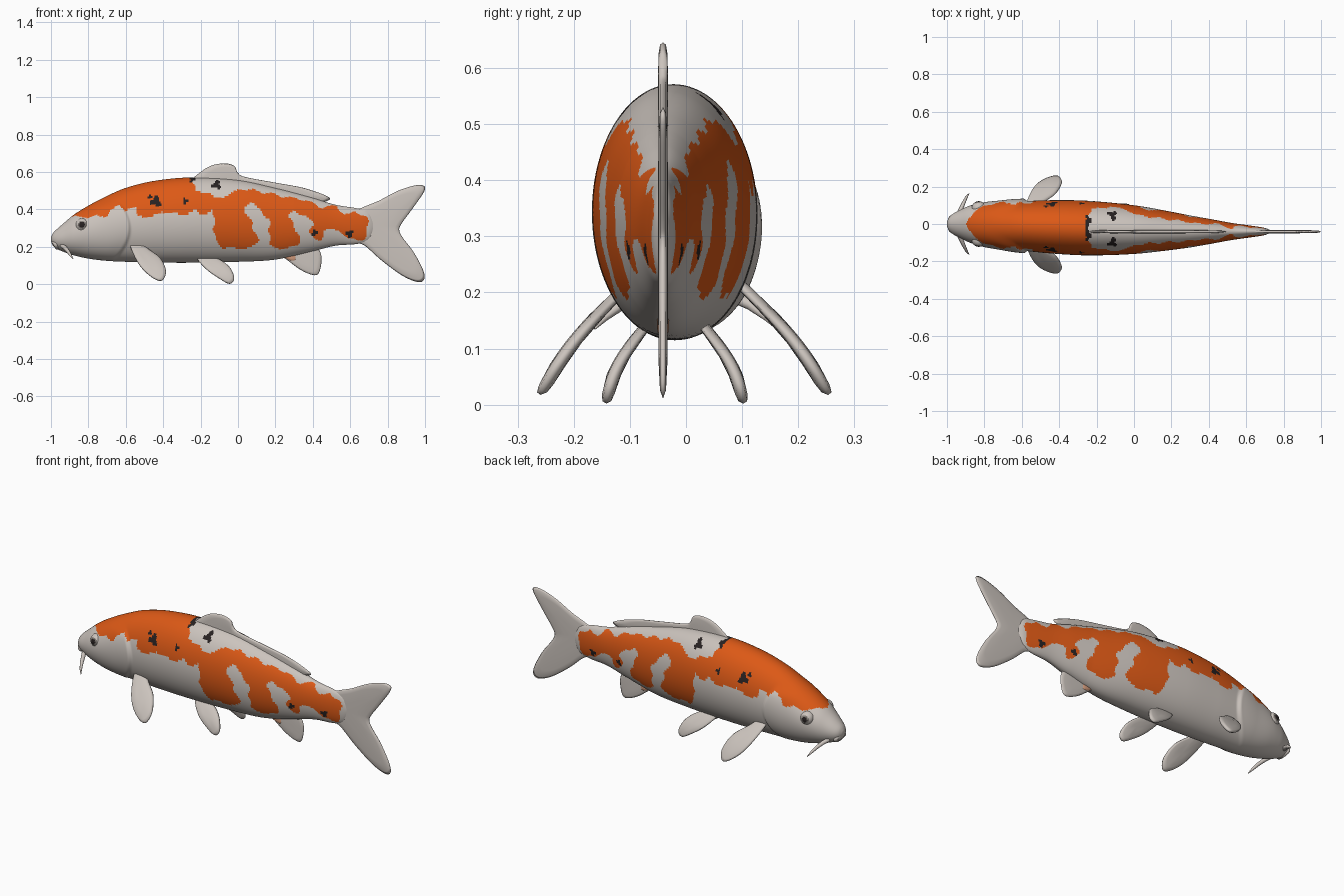
import bpy, bmesh, math
from mathutils import Vector

if "Cube" in bpy.data.objects:
    bpy.data.objects.remove(bpy.data.objects["Cube"])


def material(name, rgb):
    m = bpy.data.materials.new(name)
    m.diffuse_color = (*rgb, 1)
    m.use_nodes = True
    m.node_tree.nodes["Principled BSDF"].inputs["Base Color"].default_value = m.diffuse_color
    return m


PALE = material("pale skin", (0.60, 0.55, 0.51))
ORANGE = material("orange patch", (0.72, 0.10, 0.008))
BLACK = material("black spot", (0.02, 0.015, 0.015))
IRIS = material("grey iris", (0.22, 0.20, 0.18))
SOFT = material("soft orange", (0.66, 0.33, 0.20))


def finish(name, bm, mats):
    bmesh.ops.recalc_face_normals(bm, faces=bm.faces)
    for f in bm.faces:
        f.smooth = True
    me = bpy.data.meshes.new(name)
    bm.to_mesh(me)
    bm.free()
    for m in mats:
        me.materials.append(m)
    ob = bpy.data.objects.new(name, me)
    bpy.context.collection.objects.link(ob)
    return ob


def step(t):
    t = max(0, min(1, t))
    return t * t * (3 - 2 * t)


def centre_y(x):
    return -0.04 * max(0, min(1, (x + 0.9) / 1.2))


# Body stations: x, top z, bottom z, half width
ST = [(-1.0, .252, .228, .012), (-.99, .272, .207, .034), (-.97, .293, .190, .053),
      (-.93, .328, .172, .075), (-.88, .370, .155, .098), (-.8, .420, .137, .120),
      (-.7, .472, .125, .127), (-.6, .515, .120, .132), (-.45, .552, .116, .142),
      (-.25, .571, .115, .146), (0, .558, .120, .130), (.2, .515, .132, .102),
      (.4, .462, .176, .068), (.52, .425, .206, .046), (.64, .405, .216, .029),
      (.70, .385, .236, .019), (.73, .335, .285, .007)]


def station(x):
    """Smooth interpolation of the body table."""
    i = max(j for j in range(len(ST) - 1) if ST[j][0] <= x + 1e-9)
    a, b = ST[i], ST[i + 1]
    p, n = ST[max(i - 1, 0)], ST[min(i + 2, len(ST) - 1)]
    h = b[0] - a[0]
    t = (x - a[0]) / h
    out = []
    for k in (1, 2, 3):
        ma = (b[k] - p[k]) / (b[0] - p[0]) * h
        mb = (n[k] - a[k]) / (n[0] - a[0]) * h
        out.append((2*t**3 - 3*t**2 + 1) * a[k] + (t**3 - 2*t**2 + t) * ma
                   + (3*t**2 - 2*t**3) * b[k] + (t**3 - t**2) * mb)
    return out


# Outline of the orange marking in side view (x, z)
PATCH = [(-.89, .7), (-.905, .36), (-.8, .36), (-.7, .365), (-.67, .40), (-.64, .42),
         (-.60, .40), (-.55, .41), (-.53, .365), (-.45, .36), (-.4, .39), (-.3, .37),
         (-.22, .39), (-.18, .37), (-.13, .39), (-.125, .24), (-.08, .2), (0, .19),
         (.09, .2), (.11, .23), (.06, .35), (.03, .42), (.06, .43), (.13, .40),
         (.17, .32), (.17, .21), (.2, .19), (.3, .195), (.335, .22), (.32, .27),
         (.27, .36), (.30, .39), (.36, .37), (.41, .31), (.38, .28), (.40, .24),
         (.44, .24), (.46, .29), (.55, .29), (.58, .24), (.67, .24), (.695, .28),
         (.69, .36), (.63, .39), (.60, .37), (.57, .38), (.52, .42), (.44, .41),
         (.36, .45), (.25, .47), (.1, .50), (0, .51), (-.04, .48), (-.12, .46),
         (-.15, .49), (-.23, .50), (-.25, .56), (-.23, .7)]
SPOTS = [(-.44, .44, .026), (-.47, .465, .011), (-.28, .445, .014), (-.245, .56, .014),
         (-.115, .53, .021), (.41, .275, .015), (.595, .27, .018)]


def inside(x, z, poly):
    hit = False
    for (x1, z1), (x2, z2) in zip(poly, poly[1:] + poly[:1]):
        if (z1 > z) != (z2 > z) and x < (x2 - x1) * (z - z1) / (z2 - z1) + x1:
            hit = not hit
    return hit


def skin_index(x, z):
    for sx, sz, r in SPOTS:
        a = math.atan2(z - sz, x - sx)
        if math.hypot(x - sx, z - sz) < r * (1 + .3 * math.sin(3 * a + sx * 20)):
            return 2
    return int(inside(x + .007 * math.sin(70 * z), z + .006 * math.sin(60 * x), PATCH))


# Body with raised gill covers
bm = bmesh.new()
ROWS, SEG = 280, 100
rings = []
for i in range(ROWS + 1):
    x = -1 + 1.73 * (i / ROWS) ** 1.15
    zt, zb, hw = station(min(x, .73))
    ring = []
    for j in range(SEG):
        a = 2 * math.pi * j / SEG
        z = (zt + zb) / 2 + (zt - zb) / 2 * math.sin(a)
        edge = -.59 - 3 * (z - .3) ** 2
        b = step((x - edge + .22) / .2) * (1 - step((x - edge) / .022)) * step((.46 - z) / .06)
        y = centre_y(x) + hw * (1 + .10 * b) * math.cos(a)
        ring.append(bm.verts.new((x, y, z)))
    rings.append(ring)
for r, s in zip(rings, rings[1:]):
    for j in range(SEG):
        k = (j + 1) % SEG
        f = bm.faces.new((r[j], r[k], s[k], s[j]))
        c = f.calc_center_median()
        f.material_index = skin_index(c.x, c.z)
bm.faces.new(rings[0])
bm.faces.new(rings[-1])
finish("body", bm, [PALE, ORANGE, BLACK])


def spline(pts, n=6):
    """Closed smooth outline through the points."""
    out, m = [], len(pts)
    for i in range(m):
        p, a, b, q = (Vector(pts[(i + d) % m]) for d in (-1, 0, 1, 2))
        for s in range(n):
            t = s / n
            out.append(.5 * (2*a + (b - p)*t + (2*p - 5*a + 4*b - q)*t*t
                             + (3*a - p - 3*b + q)*t**3))
    return out


def fin(name, pts, mid, thick, y_of, mat=PALE):
    """Thin pillow-shaped fin: side-view outline, y given as a function of z."""
    bm = bmesh.new()
    line, mid = spline(pts), Vector(mid)

    def vert(p, off):
        return bm.verts.new((p.x, y_of(p.y) + off, p.y))
    rim = [vert(p, 0) for p in line]
    n = len(rim)
    for side in (-1, 1):
        prev = rim
        for s, t in ((.95, .6), (.8, .85), (.4, 1)):
            cur = [vert(mid + (p - mid) * s, side * thick / 2 * t) for p in line]
            for j in range(n):
                k = (j + 1) % n
                bm.faces.new((prev[j], prev[k], cur[k], cur[j]))
            prev = cur
        hub = vert(mid, side * thick / 2)
        for j in range(n):
            bm.faces.new((prev[j], prev[(j + 1) % n], hub))
    return finish(name, bm, [mat])


# Midline fins
def flat(z):
    return -.041


fin("dorsal_fin", [(-.25, .55), (-.2, .6), (-.14, .635), (-.07, .646), (-.02, .632),
    (.0, .595), (.04, .573), (.2, .543), (.35, .515), (.46, .478), (.49, .452),
    (.4, .435), (.2, .48), (0, .515), (-.2, .52)], (0, .55), .018, flat)
fin("tail_fin", [(.62, .38), (.66, .408), (.75, .445), (.85, .497), (.94, .527),
    (.992, .527), (.995, .495), (.93, .40), (.875, .325), (.862, .29), (.88, .25),
    (.94, .17), (.99, .075), (.995, .025), (.96, .012), (.88, .045), (.77, .125),
    (.68, .205), (.62, .24)], (.74, .31), .018, flat)
fin("anal_fin", [(.21, .17), (.26, .132), (.33, .08), (.39, .052), (.425, .052),
    (.442, .09), (.445, .155), (.415, .198), (.32, .21)], (.34, .14), .016, flat)
fin("anal_fin_patch", [(.235, .155), (.27, .13), (.305, .125), (.31, .15),
    (.28, .175)], (.275, .148), .022, flat, SOFT)

# Paired fins, lips side parts, eyes and barbels
for s, side in ((-1, "left"), (1, "right")):
    fin(side + "_pectoral_fin", [(-.58, .225), (-.555, .15), (-.51, .08), (-.45, .03),
        (-.405, .02), (-.385, .07), (-.415, .14), (-.48, .19), (-.54, .235)],
        (-.47, .11), .03,
        lambda z: -.003 + s * (.105 + .78 * (.21 - z) + .1 * math.sin((.21 - z) * 16) * .15))
    fin(side + "_pelvic_fin", [(-.22, .14), (-.17, .08), (-.1, .03), (-.045, .002),
        (-.02, .03), (-.04, .085), (-.085, .125), (-.14, .15), (-.19, .16)],
        (-.1, .085), .026,
        lambda z: -.02 + s * (.06 + .48 * (.13 - z) + .012 * math.sin(z * 24)))

    # Eye: pupil and iris chosen by face direction
    bm = bmesh.new()
    bmesh.ops.create_uvsphere(bm, u_segments=40, v_segments=28, radius=.038)
    for f in bm.faces:
        d = f.calc_center_median().normalized().dot(Vector((-.15, s, .1)).normalized())
        f.material_index = 2 if d > .92 else 1 if d > .82 else 0
    bmesh.ops.translate(bm, verts=bm.verts, vec=(-.83, s * .084, .315))
    finish(side + "_eye", bm, [PALE, IRIS, BLACK])

    # Barbel: tapered round tube
    cu = bpy.data.curves.new(side + "_barbel", "CURVE")
    cu.dimensions = "3D"
    cu.bevel_depth = .012
    cu.bevel_resolution = 3
    cu.use_fill_caps = True
    sp = cu.splines.new("POLY")
    path = [(-.94, .05, .205, 1), (-.925, .08, .195, .95), (-.91, .115, .178, .8),
            (-.895, .145, .155, .55), (-.882, .163, .135, .15)]
    sp.points.add(len(path) - 1)
    for pt, (x, y, z, r) in zip(sp.points, path):
        pt.co = (x, y * s, z, 1)
        pt.radius = r
    cu.materials.append(PALE)
    ob = bpy.data.objects.new(side + "_barbel", cu)
    bpy.context.collection.objects.link(ob)

# Lips
bpy.ops.mesh.primitive_torus_add(major_radius=.03, minor_radius=.012, major_segments=32,
                                 minor_segments=12, location=(-.975, 0, .212),
                                 rotation=(0, math.radians(-120), 0))
lips = bpy.context.object
lips.name = "lips"
lips.scale = (.7, 1.15, 1)
lips.data.materials.append(PALE)
bpy.ops.object.shade_smooth()
